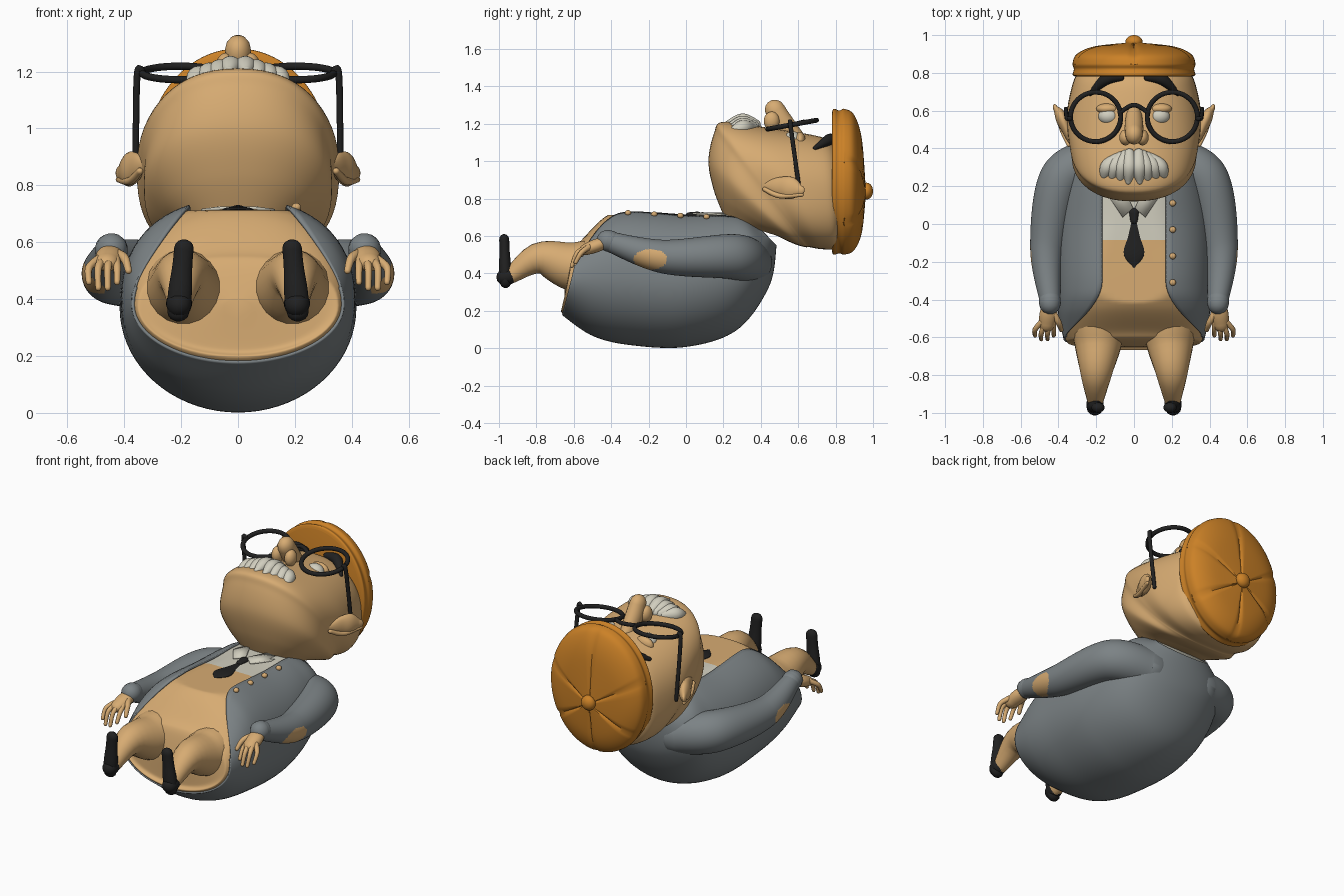
import bpy, bmesh, math
from mathutils import Vector

cube = bpy.data.objects.get("Cube")
if cube:
    bpy.data.objects.remove(cube)


def material(name, red, green, blue):
    made = bpy.data.materials.new(name)
    made.use_nodes = True
    colour = (red, green, blue, 1)
    made.diffuse_color = colour
    made.node_tree.nodes["Principled BSDF"].inputs["Base Color"].default_value = colour
    return made


SKIN = material("tan_skin", .68, .41, .17)
GREY = material("grey_cloth", .2, .225, .235)
BLACK = material("black", .015, .015, .015)
PALE = material("pale_cloth", .64, .62, .52)
ORANGE = material("orange_felt", .6, .22, .02)


def finish(name, bm, *materials):
    """Turn a bmesh into a smooth shaded object."""
    bmesh.ops.recalc_face_normals(bm, faces=bm.faces)
    mesh = bpy.data.meshes.new(name)
    bm.to_mesh(mesh)
    bm.free()
    for entry in materials:
        mesh.materials.append(entry)
    mesh.shade_smooth()
    mesh.set_sharp_from_angle(angle=math.radians(50))
    made = bpy.data.objects.new(name, mesh)
    bpy.context.collection.objects.link(made)
    return made


def thicken(made):
    modifier = made.modifiers.new("thickness", "SOLIDIFY")
    modifier.thickness, modifier.offset = .01, 0


def spline(rows, count):
    """Sample a smooth curve through rows of numbers."""
    samples, last = [], len(rows) - 1
    for step in range(count + 1):
        place = last * step / count
        first = min(int(place), last - 1)
        t = place - first
        near = [rows[min(max(first + shift, 0), last)] for shift in (-1, 0, 1, 2)]
        samples.append([b + t / 2 * (c - a + t * (2*a - 5*b + 4*c - d + t * (3*(b - c) + d - a)))
                        for a, b, c, d in zip(*near)])
    return samples


def loft(rings, closed=True):
    """Join rings of points; closed rings also get end caps."""
    bm = bmesh.new()
    grid = [[bm.verts.new(point) for point in ring] for ring in rings]
    size = len(grid[0])
    for low, high in zip(grid, grid[1:]):
        for j in range(size if closed else size - 1):
            k = (j + 1) % size
            bm.faces.new((low[j], low[k], high[k], high[j]))
    if closed:
        bm.faces.new(grid[0])
        bm.faces.new(grid[-1])
    return bm


def turn(count, gap=0):
    """Angles round a ring, leaving a gap on both sides of the front."""
    return [gap + (math.tau - 2 * gap) * i / count for i in range(count)]


def oval(row, angles, fore=2, aft=2, scale=1):
    """Section between a back (y, z) and a front (y, z), each half with its own squareness."""
    back_y, back_z, front_y, front_z, width = row
    back, front = Vector((0, back_y, back_z)), Vector((0, front_y, front_z))
    points = []
    for angle in angles:
        forward, across = math.cos(angle), math.sin(angle)
        power = 2 / (fore if forward > 0 else aft)
        bend = lambda v: math.copysign(abs(v) ** power, v) * scale
        points.append((back + front) / 2 + (front - back) / 2 * bend(forward)
                      + Vector((width * bend(across), 0, 0)))
    return points


def tube(name, points, radii, paint, squash=(1, 1, 1), sides=20, count=16):
    """Round ended tube along points, its radius blending through radii."""
    path = [Vector(p) for p in spline(points, count)]
    sizes = [r[0] for r in spline([(r,) for r in radii], count)]
    for inner, spot in ((1, 0), (-2, None)):
        tip = 0 if spot == 0 else -1
        centre, size = path[tip], sizes[tip]
        out = (centre - path[inner]).normalized() * size
        for step in range(1, 4):
            angle = math.pi * step / 7
            at = 0 if spot == 0 else len(path)
            path.insert(at, centre + out * math.sin(angle))
            sizes.insert(at, size * math.cos(angle))
    rings, across = [], None
    for i, centre in enumerate(path):
        along = (path[min(i + 1, len(path) - 1)] - path[max(i - 1, 0)]).normalized()
        across = along.orthogonal() if across is None else across - along * across.dot(along)
        across.normalize()
        upward = along.cross(across)
        rings.append([centre + (across * math.cos(a) + upward * math.sin(a)) * sizes[i]
                      * Vector(squash) for a in turn(sides)])
    return finish(name, loft(rings), paint)


def ball(name, place, size, paint):
    bm = bmesh.new()
    bmesh.ops.create_uvsphere(bm, u_segments=24, v_segments=14, radius=1)
    for vert in bm.verts:
        vert.co = Vector(place) + vert.co * Vector(size)
    return finish(name, bm, paint)


# Torso sections from seat to neck, the shirt being its upper part
torso = [(-.65, .33, -.65, .4, .05), (-.65, .22, -.61, .53, .31), (-.66, .18, -.56, .58, .37),
         (-.5, .07, -.43, .71, .4), (-.3, .02, -.3, .75, .41), (0, .01, 0, .73, .41),
         (.27, .1, .2, .73, .37), (.44, .33, .3, .71, .31), (.48, .55, .37, .66, .18)]
bm = loft([oval(row, turn(64), fore=2.3, scale=.98) for row in spline(torso, 90)])
for vert in bm.verts:
    vert.co.z = min(vert.co.z, .705 + vert.co.z / 100)
for face in bm.faces:
    face.material_index = int(face.calc_center_median().y > -.09)
finish("belly_and_shirt", bm, SKIN, PALE)

# Open jacket round the back, its front edges curving away towards the hem
rings = []
for row in spline(torso[2:], 70):
    front_y, width = row[2], row[-1]
    opening = min((.17 + 3 * max(0, -.3 - front_y) ** 2) / width, .97)
    gap = math.asin(opening ** 1.15)
    rings.append(oval(row, turn(64, gap), fore=2.3, scale=.995))
    rings[-1].append(rings[-1][0] * Vector((-1, 1, 1)))
thicken(finish("jacket", loft(rings, closed=False), GREY))

# Head sections fanning from neck over chin to crown
head = [(.49, .6, .21, .69, .18), (.55, .57, .15, .84, .265), (.6, .55, .12, 1, .325),
        (.64, .54, .15, 1.15, .33), (.66, .54, .2, 1.21, .34), (.72, .53, .43, 1.18, .355),
        (.79, .53, .72, 1.13, .32), (.82, .56, .8, 1.08, .28)]
finish("head", loft([oval(row, turn(64), fore=2.25, aft=2.6) for row in spline(head, 56)]), SKIN)

# Flat cap with a grooved band, radial seams and a button
rings = []
for y, size in spline([(.78, .95), (.79, 1), (.82, .98), (.85, 1), (.9, .93), (.94, .65), (.96, .1)], 42):
    middle, half = .83 + .06 * size, .39 * size
    rings.append(oval((y, middle - half, y, middle + half, .325 * size), turn(96)))
bm = loft(rings)
for vert in bm.verts:
    if vert.co.y > .85:
        angle = math.atan2(vert.co.x, vert.co.z - .83)
        vert.co.y -= .01 * math.exp(-60 * math.sin(3 * angle) ** 2)
finish("cap", bm, ORANGE)
ball("cap_button", (0, .965, .84), (.045, .035, .045), ORANGE)

# Nose, tie, glasses bridge and jacket buttons
tube("nose", [(0, .6, 1.11), (0, .52, 1.2), (0, .475, 1.275)], (.045, .058, .054), SKIN,
     squash=(.85, 1, 1))
tube("tie_knot", [(0, .06, .715), (0, .02, .715)], (.026, .02), BLACK, (1, 1, .6))
tube("tie", [(0, .01, .712), (0, -.23, .715)], (.014, .03, .055, .004), BLACK, (1, 1, .2))
tube("glasses_bridge", [(-.075, .59, 1.2), (0, .63, 1.21), (.075, .59, 1.2)], (.012, .012), BLACK)
for i in range(4):
    ball(f"jacket_button_{i}", (.205, .11 - .14 * i, .702 + .007 * i), (.017, .017, .015), SKIN)

for side, sign in (("left", 1), ("right", -1)):
    mirror = Vector((sign, 1, 1))

    def limb(part, points, radii, paint, **options):
        return tube(f"{side}_{part}", [Vector(p) * mirror for p in points], radii, paint, **options)

    def blob(part, place, size, paint):
        ball(f"{side}_{part}", Vector(place) * mirror, size, paint)

    # Sleeve with an oval elbow patch, and cuff
    sleeve = limb("sleeve", [(.18, .34, .46), (.38, .24, .49), (.46, -.12, .49), (.445, -.41, .57)],
                  (.12, .12, .09, .054), GREY, sides=72, count=120)
    sleeve.data.materials.append(SKIN)
    for face in sleeve.data.polygons:
        x, y, z = face.center * mirror
        if x > .47 and math.hypot((y + .19) / .09, (z - .475) / .055) < 1:
            face.material_index = 1
    limb("cuff", [(.446, -.4, .57), (.445, -.42, .575)], (.058, .058), GREY)

    # Hand with four fanned fingers and a thumb
    limb("palm", [(.445, -.42, .57), (.46, -.53, .53)], (.035, .048, .042), SKIN,
         squash=(1, .75, .75))
    for i in range(4):
        root, tip = .43 + .02 * i, .425 + .033 * i
        reach = .02 * abs(i - 1.5)
        limb(f"finger_{i}", [(root, -.52, .54), (tip, -.59 + reach, .51),
                             (tip, -.62 + reach, .43 + reach)], (.016, .011), SKIN, sides=10)
    limb("thumb", [(.435, -.46, .56), (.4, -.52, .545), (.385, -.56, .5)], (.02, .012), SKIN)

    # Leg, ankle band and shoe
    limb("leg", [(.19, -.5, .43), (.19, -.62, .44), (.2, -.79, .48), (.205, -.94, .385)],
         (.15, .13, .085, .042), SKIN)
    limb("ankle_band", [(.207, -.95, .385), (.207, -.97, .38)], (.046, .044), BLACK)
    limb("shoe", [(.21, -.965, .355), (.19, -.972, .58)], (.034, .037, .031, .03), BLACK,
         squash=(1.15, .9, 1))

    # Ear with a raised rim
    limb("ear", [(.33, .42, .87), (.37, .53, .86), (.415, .61, .845)], (.015, .05, .06, .025),
         SKIN, squash=(.4, 1, 1))
    limb("ear_rim", [(.345, .42, .85), (.38, .5, .815), (.42, .62, .82)], (.012, .014, .01), SKIN)

    # Nostril, eye, eyelid, eyebrow and moustache
    blob("nostril", (.045, .458, 1.215), (.033, .042, .05), SKIN)
    blob("eye", (.135, .57, 1.115), (.055, .045, .045), PALE)
    blob("eyelid", (.138, .61, 1.11), (.062, .03, .045), SKIN)
    limb("eyebrow", [(.07, .775, 1.115), (.15, .765, 1.115), (.23, .69, 1.07)],
         (.018, .03, .012), BLACK)
    for i in range(4):
        limb(f"moustache_lock_{i}", [(.025 + .022 * i, .37 - .008 * i, 1.195 - .006 * i),
                                     (.026 + .038 * i, .3, 1.215 - .012 * i),
                                     (.03 + .043 * i, .225 + .004 * i, 1.2 - .016 * i)],
             (.03, .04, .018), PALE)

    # Glasses rim and temple
    bpy.ops.mesh.primitive_torus_add(major_radius=.133, minor_radius=.013, major_segments=40,
                                     location=(sign * .203, .567, 1.195), rotation=(.18, 0, 0))
    rim = bpy.context.object
    rim.name = f"{side}_glasses_rim"
    rim.data.materials.append(BLACK)
    rim.data.shade_smooth()
    limb("glasses_temple", [(.335, .56, 1.195), (.355, .56, 1.18), (.36, .61, .82)],
         (.013, .011), BLACK)

    # Shirt collar flap
    bm = bmesh.new()
    flap = [(.005, .085, .722), (.06, .035, .72), (.13, .14, .712), (.13, .23, .7), (.07, .22, .72)]
    bm.faces.new([bm.verts.new(Vector(corner) * mirror) for corner in flap])
    thicken(finish(f"{side}_collar", bm, PALE))
